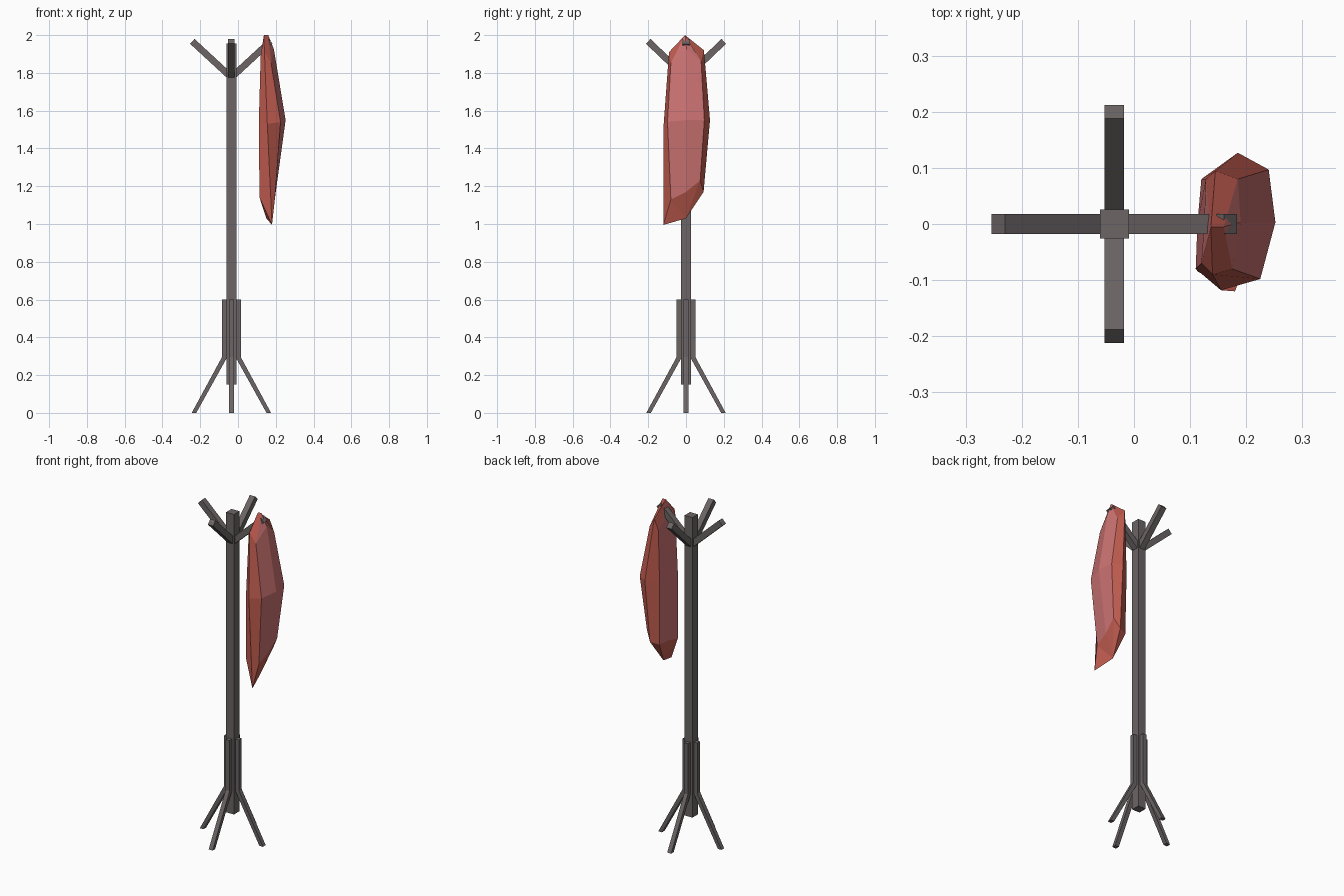
import bpy, bmesh, math
from mathutils import Vector, Matrix

if "Cube" in bpy.data.objects:
    bpy.data.objects.remove(bpy.data.objects["Cube"])

CX = -0.035  # stand axis


def material(name, rgb):
    m = bpy.data.materials.new(name)
    m.diffuse_color = (*rgb, 1)
    m.use_nodes = True
    m.node_tree.nodes["Principled BSDF"].inputs["Base Color"].default_value = m.diffuse_color
    return m


GREY = material("dark grey wood", (0.15, 0.128, 0.131))
PINK = material("pink cloth", (0.60, 0.168, 0.168))
RED = material("red cloth edge", (0.53, 0.108, 0.080))


def make(name, verts, faces, mats, at=(0, 0, 0), turn=0.0):
    bm = bmesh.new()
    vs = [bm.verts.new(v) for v in verts]
    for f, slot in faces:
        bm.faces.new([vs[i] for i in f]).material_index = slot
    bmesh.ops.recalc_face_normals(bm, faces=bm.faces)
    me = bpy.data.meshes.new(name)
    bm.to_mesh(me)
    bm.free()
    for m in mats:
        me.materials.append(m)
    ob = bpy.data.objects.new(name, me)
    ob.matrix_world = Matrix.Translation(at) @ Matrix.Rotation(turn, 4, 'Z')
    bpy.context.collection.objects.link(ob)
    return ob


def slab(name, profile, width, turn):
    """Extrude an (r, z) profile sideways and turn it round the stand axis."""
    n = len(profile)
    verts = [(r, s * width / 2, z) for s in (-1, 1) for r, z in profile]
    faces = [(tuple(range(n)), 0), (tuple(range(n, 2 * n)), 0)]
    faces += [((i, (i + 1) % n, n + (i + 1) % n, n + i), 0) for i in range(n)]
    return make(name, verts, faces, [GREY], (CX, 0, 0), turn)


# Square pole
slab("pole", [(-0.026, 0.15), (0.026, 0.15), (0.026, 1.955), (-0.026, 1.955)], 0.052, 0)

# Four bent legs and four slanted hooks
leg = [(0.025, 0.60), (0.05, 0.60), (0.05, 0.295), (0.21, 0.0), (0.186, 0.0), (0.025, 0.29)]
for i, side in enumerate(("right", "back", "left", "front")):
    turn = i * math.pi / 2
    slab(side + "_leg", leg, 0.026, turn)
    a = Vector((0.012, 1.787))
    b = Vector((0.207 if i % 2 == 0 else 0.20, 1.967))
    d = (b - a).normalized() * 0.0175
    p = Vector((-d.y, d.x))
    slab(side + "_hook", [a - p, b - p, b + p, a + p], 0.035, turn)

# Hanging coat: three rings of eight points, order
# inner-front, front, front-outer, outer, back-outer, back, back-inner, inner
rings = [
    [(0.120, -0.070, 1.89), (0.140, -0.090, 1.91), (0.175, -0.080, 1.85), (0.190, 0.003, 1.925),
     (0.185, 0.080, 1.86), (0.145, 0.095, 1.92), (0.128, 0.080, 1.85), (0.125, 0.0, 1.90)],
    [(0.110, -0.080, 1.53), (0.155, -0.118, 1.53), (0.225, -0.098, 1.54), (0.252, 0.003, 1.55),
     (0.240, 0.097, 1.55), (0.185, 0.127, 1.55), (0.120, 0.080, 1.53), (0.113, 0.0, 1.53)],
    [(0.114, -0.085, 1.14), (0.180, -0.120, 0.995), (0.195, -0.080, 1.13), (0.200, 0.0, 1.17),
     (0.208, 0.075, 1.23), (0.175, 0.093, 1.17), (0.125, 0.075, 1.16), (0.115, 0.0, 1.16)],
]
verts = [v for r in rings for v in r]
verts += [(0.137, -0.005, 2.0), (0.160, -0.005, 2.0), (0.150, 0.0, 1.03)]
T_IN, T_OUT, BOTTOM = 24, 25, 26
panel = (2, 3, 6, 7)  # broad inner and outer columns are pink, the rest red
faces = []
for i in range(8):
    j = (i + 1) % 8
    slot = 0 if i in panel else 1
    for k in (0, 8):
        faces.append(((k + i, k + j, k + 8 + j, k + 8 + i), slot))
    ti, tj = (T_OUT if c in (2, 3, 4) else T_IN for c in (i, j))
    faces.append(((i, j, tj, ti) if ti != tj else (i, j, ti), slot))
    faces.append(((16 + i, 16 + j, BOTTOM), 1))
make("hanging_coat", verts, faces, [PINK, RED])
